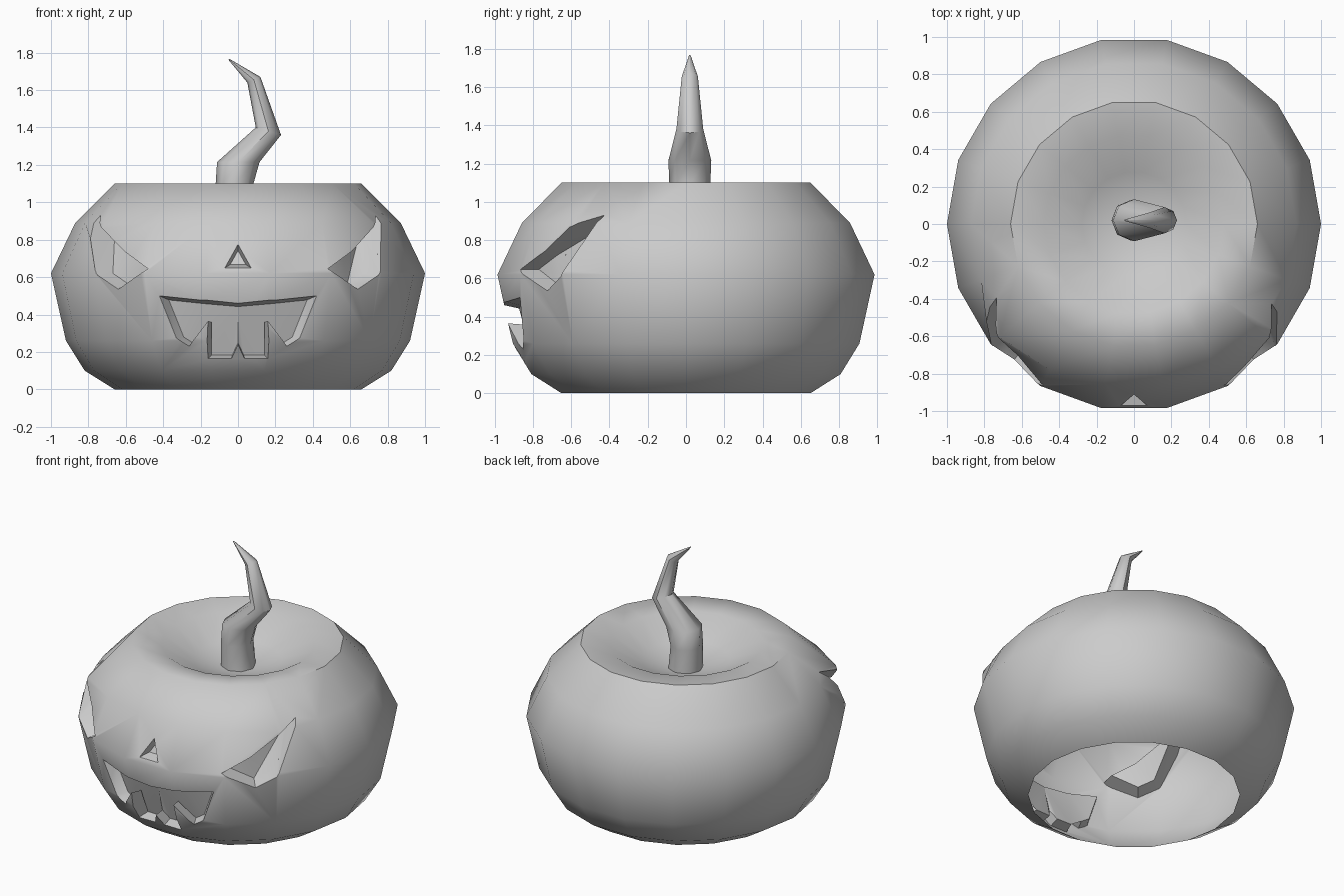
import bpy, bmesh
from math import sin, cos, pi, radians
from mathutils import Vector
from mathutils.bvhtree import BVHTree

if "Cube" in bpy.data.objects:
    bpy.data.objects.remove(bpy.data.objects["Cube"])


def make(name, bm):
    bmesh.ops.recalc_face_normals(bm, faces=bm.faces)
    me = bpy.data.meshes.new(name)
    bm.to_mesh(me)
    ob = bpy.data.objects.new(name, me)
    bpy.context.collection.objects.link(ob)
    return ob


def loft(bm, rings):
    rows = [[bm.verts.new(p) for p in ring] for ring in rings]
    n = len(rows[0])
    for a, b in zip(rows, rows[1:]):
        for i in range(n):
            j = (i + 1) % n
            bm.faces.new((a[i], a[j], b[j], b[i]))
    bm.faces.new(rows[0])
    bm.faces.new(rows[-1])


def smooth(ob, angle):
    bpy.ops.object.select_all(action='DESELECT')
    ob.select_set(True)
    bpy.context.view_layer.objects.active = ob
    bpy.ops.object.shade_smooth_by_angle(angle=radians(angle))


# Pumpkin body: 18-sided lathe with a dip at the top
profile = [(.66, 0), (.82, .10), (.92, .26), (1, .62), (.87, .89),
           (.66, 1.10), (.48, 1.08), (.28, .97), (.10, .925)]
bulge = {14: .90, 15: .90, 16: .94, 11: .94, 12: .90, 13: .90}
SEG = 18
rings = []
for k, (r, z) in enumerate(profile):
    ring = []
    for i in range(SEG):
        a = 2 * pi * i / SEG
        rr = bulge.get(i, r) if k == 4 and i in (11, 12, 15, 16) else r
        ring.append((rr * cos(a), rr * sin(a), z))
    rings.append(ring)
bm = bmesh.new()
loft(bm, rings)
tree = BVHTree.FromBMesh(bm)
body = make("pumpkin_body", bm)


# Tapered pocket cutters, aimed at the front surface
def cutter(name, outline, normal, depth, scale):
    pts = [tree.ray_cast(Vector((x, -3, z)), Vector((0, 1, 0)))[0] for x, z in outline]
    c = sum(pts, Vector()) / len(pts)
    n = Vector(normal).normalized()
    inner = [c + (p - c) * scale - n * depth for p in pts]
    outer = [p + (p - q) for p, q in zip(pts, inner)]
    b = bmesh.new()
    loft(b, [inner, outer])
    bmesh.ops.triangulate(b, faces=b.faces)
    ob = make(name, b)
    ob.hide_render = True
    return ob


def mirrored(half):
    return half + [(-x, z) for x, z in reversed(half) if x > 0]


eye = [(.735, .93), (.75, .61), (.64, .535), (.48, .645), (.61, .74)]
mouth = mirrored([(0, .46), (.21, .478), (.42, .50), (.33, .275), (.26, .23),
                  (.16, .365), (.16, .165), (.035, .165), (0, .24)])
# keep only one copy of each centre point, in loop order
nose = [(0, .775), (.07, .65), (-.07, .65)]
cutters = [
    cutter("eye_cutter_right", eye, (.72, -.69, .1), .08, .78),
    cutter("eye_cutter_left", [(-x, z) for x, z in eye], (-.72, -.69, .1), .08, .78),
    cutter("nose_cutter", nose, (0, -1, 0), .06, .6),
    cutter("mouth_cutter", mouth, (0, -1, 0), .07, .88),
]
bpy.context.view_layer.objects.active = body
for c in cutters:
    m = body.modifiers.new("carve", 'BOOLEAN')
    m.operation = 'DIFFERENCE'
    m.solver = 'EXACT'
    m.object = c
    bpy.ops.object.modifier_apply(modifier=m.name)
for c in cutters:
    bpy.data.objects.remove(c)

# Open underside
bm = bmesh.new()
bm.from_mesh(body.data)
base = [f for f in bm.faces if all(v.co.z < .001 for v in f.verts)]
bmesh.ops.delete(bm, geom=base, context='FACES')
bm.to_mesh(body.data)
bm.free()
smooth(body, 50)

# Crooked stem: each ring from its left point, right point and depth radius
sections = [((-.12, .91), (.10, .91), .11), ((-.12, 1.09), (.08, 1.09), .107),
            ((-.112, 1.215), (.115, 1.215), .112), ((.095, 1.40), (.23, 1.36), .07),
            ((.05, 1.64), (.12, 1.67), .042), ((-.052, 1.763), (-.046, 1.767), .004)]
rings = []
for (xl, zl), (xr, zr), ry in sections:
    ring = []
    for i in range(8):
        a = 2 * pi * i / 8
        t = (1 + cos(a)) / 2
        ring.append((xl + (xr - xl) * t, .02 + ry * sin(a), zl + (zr - zl) * t))
    rings.append(ring)
bm = bmesh.new()
loft(bm, rings)
stem = make("stem", bm)
smooth(stem, 50)
